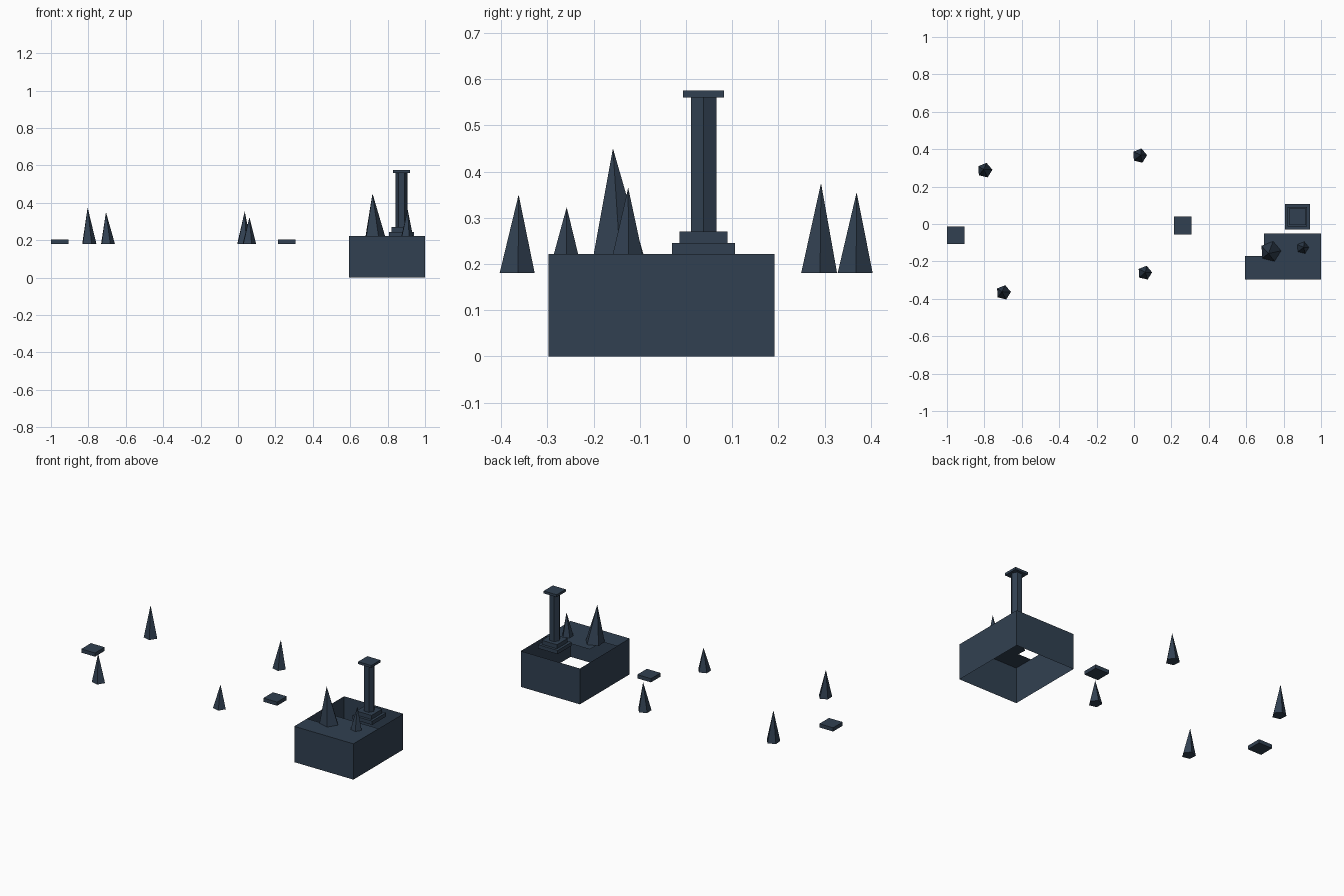
import bpy, bmesh, math

if "Cube" in bpy.data.objects:
    bpy.data.objects.remove(bpy.data.objects["Cube"])

slate = bpy.data.materials.new("dark_slate")
slate.diffuse_color = (0.0307, 0.0513, 0.0823, 1.0)
slate.use_nodes = True
slate.node_tree.nodes["Principled BSDF"].inputs["Base Color"].default_value = slate.diffuse_color


def make_object(name, bm):
    mesh = bpy.data.meshes.new(name)
    bmesh.ops.recalc_face_normals(bm, faces=bm.faces[:])
    bm.to_mesh(mesh)
    bm.free()
    mesh.materials.append(slate)
    obj = bpy.data.objects.new(name, mesh)
    bpy.context.collection.objects.link(obj)
    return obj


def prism(name, cx, cy, radius, z0, z1, sides, turn=0.0):
    """Upright prism with a regular cross-section."""
    bm = bmesh.new()
    rings = []
    for z in (z0, z1):
        rings.append([bm.verts.new((cx + radius * math.cos(turn + i * math.tau / sides),
                                    cy + radius * math.sin(turn + i * math.tau / sides), z))
                      for i in range(sides)])
    bm.faces.new(rings[0][::-1])
    bm.faces.new(rings[1])
    for i in range(sides):
        j = (i + 1) % sides
        bm.faces.new((rings[0][i], rings[0][j], rings[1][j], rings[1][i]))
    return make_object(name, bm)


def square_block(name, cx, cy, width, z0, z1):
    return prism(name, cx, cy, width / math.sqrt(2), z0, z1, 4, math.pi / 4)


def spike(name, base, radius, z0, tip, turn=math.radians(4)):
    """Five-sided cone whose tip leans a little off centre."""
    bm = bmesh.new()
    ring = [bm.verts.new((base[0] + radius * math.cos(turn + i * math.tau / 5),
                          base[1] + radius * math.sin(turn + i * math.tau / 5), z0))
            for i in range(5)]
    top = bm.verts.new(tip)
    bm.faces.new(ring[::-1])
    for i in range(5):
        bm.faces.new((ring[i], ring[(i + 1) % 5], top))
    return make_object(name, bm)


# Thin-walled block: four walls, no floor, L-shaped partial top
X0, X1, Y0, Y1, H = 0.594, 1.0, -0.297, 0.191, 0.222
bm = bmesh.new()
corners = [(X0, Y0), (X1, Y0), (X1, Y1), (X0, Y1)]
for i in range(4):
    a, b = corners[i], corners[(i + 1) % 4]
    bm.faces.new([bm.verts.new(p) for p in
                  ((*a, 0), (*b, 0), (*b, H), (*a, H))])
ledge = [(X0, Y0), (X1, Y0), (X1, -0.05), (0.695, -0.05), (0.695, -0.172), (X0, -0.172)]
bm.faces.new([bm.verts.new((x, y, H)) for x, y in ledge])
bmesh.ops.remove_doubles(bm, verts=bm.verts[:], dist=0.0001)
make_object("hollow_block", bm)

# Column: two plinth steps, hexagonal shaft, square cap
CX, CY = 0.874, 0.038
square_block("column_plinth", CX, CY, 0.136, 0.222, 0.245)
square_block("column_step", CX, CY, 0.104, 0.245, 0.27)
prism("column_shaft", CX, CY, 0.032, 0.27, 0.56, 6)
square_block("column_cap", CX, CY, 0.089, 0.56, 0.575)

# Floating slabs
square_block("slab_left", -0.953, -0.06, 0.094, 0.18, 0.203)
square_block("slab_middle", 0.26, -0.008, 0.094, 0.18, 0.203)

# Spikes: base centre, radius, base height, tip
spikes = [
    ((-0.798, 0.287), 0.041, 0.18, (-0.804, 0.292, 0.375)),
    ((-0.698, -0.366), 0.040, 0.18, (-0.706, -0.362, 0.35)),
    ((0.030, 0.365), 0.040, 0.18, (0.036, 0.369, 0.355)),
    ((0.058, -0.261), 0.039, 0.18, (0.061, -0.258, 0.323)),
    ((0.730, -0.147), 0.057, 0.22, (0.719, -0.158, 0.45)),
    ((0.902, -0.127), 0.034, 0.22, (0.907, -0.125, 0.365)),
]
for i, (base, r, z0, tip) in enumerate(spikes):
    spike(f"spike_{i + 1}", base, r, z0, tip)
